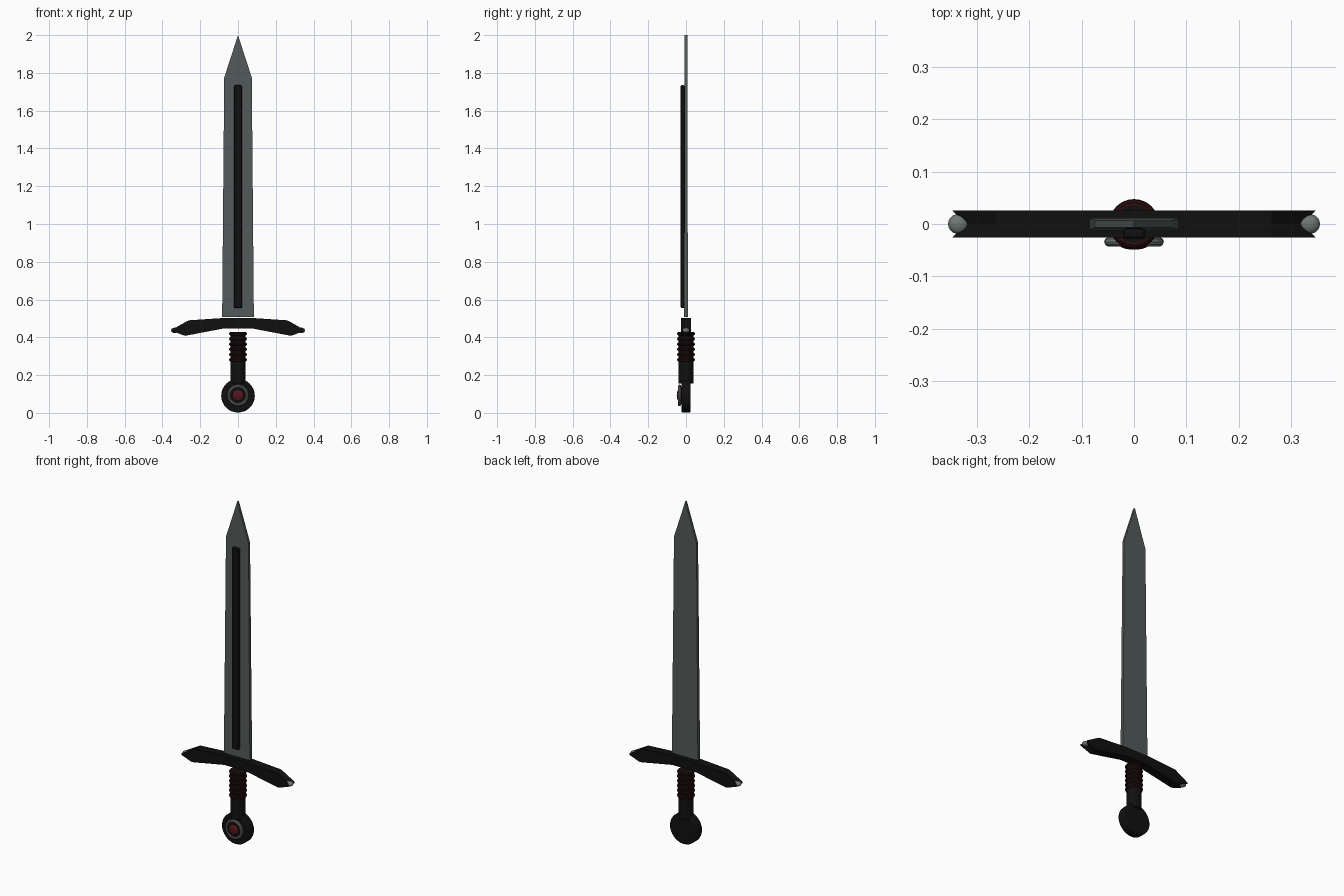
import bpy, bmesh, math

if "Cube" in bpy.data.objects:
    bpy.data.objects.remove(bpy.data.objects["Cube"])


def material(name, r, g, b):
    m = bpy.data.materials.new(name)
    m.diffuse_color = (r, g, b, 1)
    m.use_nodes = True
    m.node_tree.nodes["Principled BSDF"].inputs["Base Color"].default_value = m.diffuse_color
    return m


STEEL = material("blade steel", 0.085, 0.105, 0.102)
SILVER = material("pale silver", 0.16, 0.185, 0.18)
BLACK = material("black", 0.005, 0.005, 0.005)
DARK_RED = material("dark red leather", 0.022, 0.004, 0.004)
RED = material("red gem", 0.09, 0.008, 0.012)


def finish(name, mat, smooth=True):
    ob = bpy.context.object
    ob.name = name
    ob.data.materials.append(mat)
    if smooth:
        bpy.ops.object.shade_smooth_by_angle(angle=math.radians(35))
    return ob


def layered(name, layers, mat):
    """Solid skinned through matching outline loops, front to back."""
    bm = bmesh.new()
    loops = [[bm.verts.new(p) for p in layer] for layer in layers]
    n = len(loops[0])
    for a, b in zip(loops, loops[1:]):
        for i in range(n):
            j = (i + 1) % n
            bm.faces.new((a[i], a[j], b[j], b[i]))
    bm.faces.new(loops[0])
    bm.faces.new(loops[-1][::-1])
    bmesh.ops.recalc_face_normals(bm, faces=bm.faces)
    me = bpy.data.meshes.new(name)
    bm.to_mesh(me)
    bm.free()
    ob = bpy.data.objects.new(name, me)
    bpy.context.collection.objects.link(ob)
    me.materials.append(mat)
    return ob


def cylinder(name, r, depth, loc, mat, front=False, bevel=0.0):
    rot = (math.pi / 2, 0, 0) if front else (0, 0, 0)
    bpy.ops.mesh.primitive_cylinder_add(vertices=32, radius=r, depth=depth, location=loc, rotation=rot)
    ob = finish(name, mat)
    if bevel:
        b = ob.modifiers.new("bevel", "BEVEL")
        b.width, b.segments = bevel, 2
    return ob


def ring(name, major, minor, loc, mat, front=False):
    rot = (math.pi / 2, 0, 0) if front else (0, 0, 0)
    bpy.ops.mesh.primitive_torus_add(major_segments=32, minor_segments=10, major_radius=major,
                                     minor_radius=minor, location=loc, rotation=rot)
    return finish(name, mat)


def ball(name, scale, loc, mat):
    bpy.ops.mesh.primitive_uv_sphere_add(segments=24, ring_count=12, radius=1, location=loc)
    ob = bpy.context.object
    ob.scale = scale
    return finish(name, mat)


# Blade: tapering in width and thickness
half = [(0.084, 0.508, 0.0105), (0.073, 1.775, 0.007)]
outline = half + [(0, 2.0, 0.007)] + [(-x, z, t) for x, z, t in reversed(half)]
layered("blade", [[(x, s * t, z) for x, z, t in outline] for s in (-1, 1)], STEEL)

# Raised dark strip on the front of the blade
bpy.ops.mesh.primitive_cube_add(size=1, location=(0, -0.018, 1.145))
strip = bpy.context.object
strip.scale = (0.042, 0.02, 1.18)
bpy.ops.object.transform_apply(location=False, rotation=False, scale=True)
finish("blade_strip", BLACK, smooth=False)
bev = strip.modifiers.new("bevel", "BEVEL")
bev.width, bev.segments = 0.006, 2

# Crossguard: drooping arms with hollowed tips
right = [(0.07, 0.448), (0.28, 0.408), (0.347, 0.432), (0.347, 0.442), (0.262, 0.49), (0.08, 0.502)]
profile = right + [(-x, z) for x, z in reversed(right)]


def guard_layer(y, tip):
    return [(math.copysign(min(abs(x), tip), x), y, z) for x, z in profile]


layered("crossguard", [guard_layer(-0.026, 0.347), guard_layer(0, 0.32), guard_layer(0.026, 0.347)], BLACK)

# Silver studs at the guard tips
for side, s in (("left", -1), ("right", 1)):
    ball(f"guard_stud_{side}", (0.02, 0.019, 0.014), (s * 0.335, 0, 0.437), SILVER)

# Grip with leather rings round its upper half
cylinder("grip", 0.041, 0.272, (0, 0, 0.292), BLACK)
for i in range(6):
    ring(f"grip_ring_{i + 1}", 0.038, 0.0095, (0, 0, 0.419 - i * 0.0275), DARK_RED)

# Pommel disc with silver ring and gem on the front
cylinder("pommel", 0.089, 0.05, (0, 0, 0.091), BLACK, front=True, bevel=0.006)
ring("pommel_ring", 0.048, 0.009, (0, -0.034, 0.093), SILVER, front=True)
cylinder("gem_seat", 0.046, 0.016, (0, -0.032, 0.093), BLACK, front=True)
ball("pommel_gem", (0.031, 0.012, 0.031), (0, -0.037, 0.093), RED)
